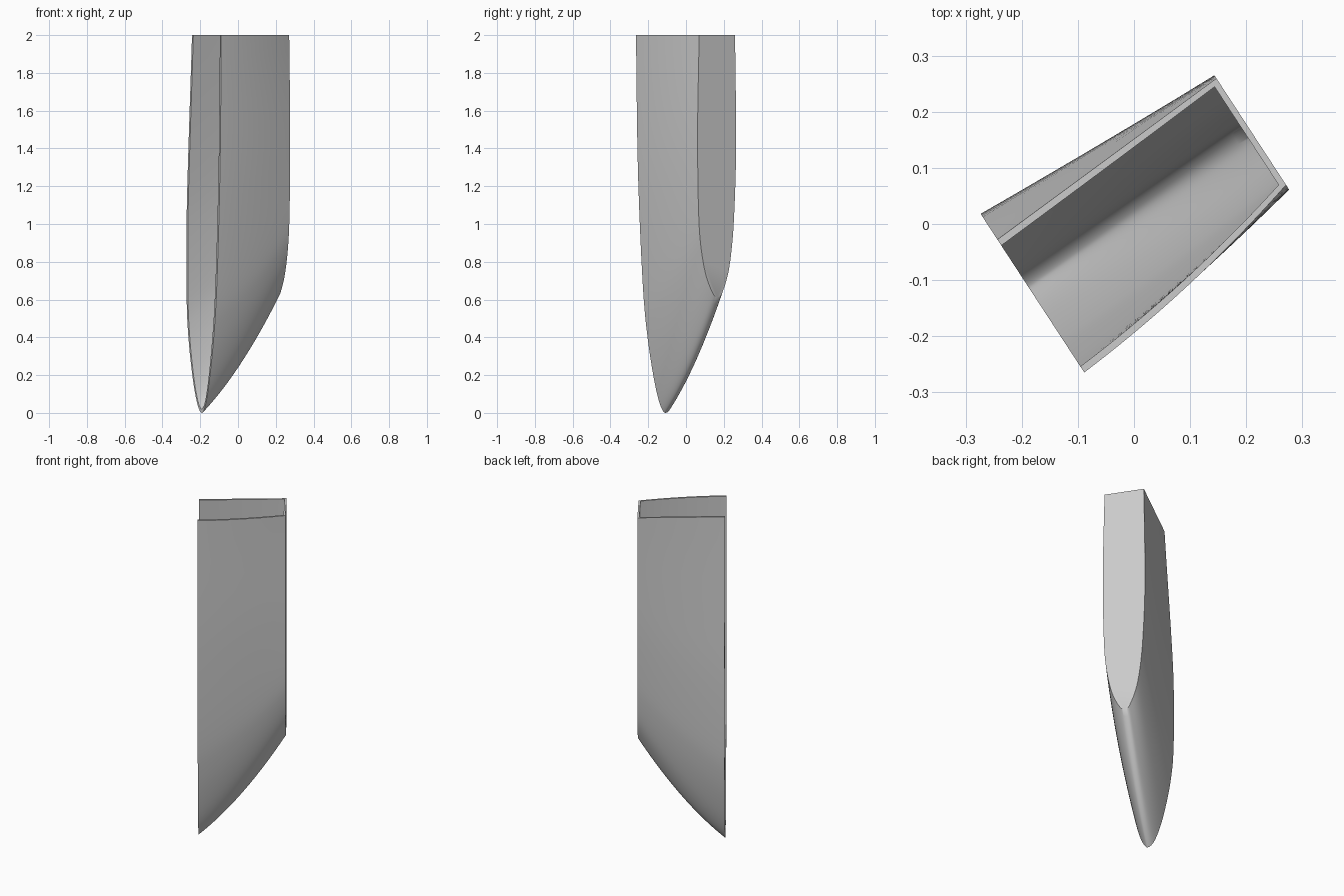
import bpy, bmesh, math
from mathutils import Vector

cube = bpy.data.objects.get("Cube")
if cube:
    bpy.data.objects.remove(cube, do_unlink=True)

TOP = 2.0
U_OPEN, U_CLOSED = -0.219, 0.265          # open end and closed end along the length
ALONG = Vector((0.837, 0.547, 0))         # length direction
ACROSS = Vector((0.547, -0.837, 0))       # width direction
STATIONS, SUB = 24, 5

# Half profiles: height fraction, then side offsets at the open and closed ends
LEVELS = (0.005, 0.03, 0.1, 0.2, 0.3, 0.5, 0.7, 1.0)
OPEN_L = (-0.034, -0.064, -0.107, -0.145, -0.162, -0.163, -0.145, -0.110)
OPEN_R = (0.002, 0.027, 0.064, 0.100, 0.124, 0.149, 0.164, 0.173)
CLOSED_L = (-0.045, -0.063, -0.096, -0.118, -0.130, -0.142, -0.143, -0.137)
CLOSED_R = (-0.010, 0.014, 0.053, 0.080, 0.092, 0.099, 0.099, 0.090)


def section(left, right, keel):
    """Smooth U-shaped section as (signed height root, side offset) pairs."""
    roots = [math.sqrt(s) for s in LEVELS]
    pts = [Vector((-r, v)) for r, v in zip(roots, left)][::-1]
    pts += [Vector((0, keel))] + [Vector((r, v)) for r, v in zip(roots, right)]
    ext = [2 * pts[0] - pts[1]] + pts + [2 * pts[-1] - pts[-2]]
    out = []
    for a, b, c, d in zip(ext, ext[1:], ext[2:], ext[3:]):
        for k in range(SUB):
            t = k / SUB
            out.append(0.5 * (2 * b + (c - a) * t + (2 * a - 5 * b + 4 * c - d) * t**2
                              + (3 * b - a - 3 * c + d) * t**3))
    return out + [pts[-1]]


open_sec = section(OPEN_L, OPEN_R, -0.013)
closed_sec = section(CLOSED_L, CLOSED_R, -0.028)


def ring(bm, t, u, inner):
    """One row of vertices across the shell."""
    keel = 0.42 * t + 0.19 * t * t
    row = []
    for a, b in zip(open_sec, closed_sec):
        r, v = a.lerp(b, t)
        row.append((r, v + 0.05 * t * (1 - t) * max(r, 0)))
    verts = []
    for (r, v), (_, opposite) in zip(row, row[::-1]):
        s = min(r * r, 1)
        z = keel + s * (TOP - keel)
        if inner:
            middle = (v + opposite) / 2
            v = middle + (v - middle) * 0.91
            z += 0.02 * (1 - s)
        p = ALONG * u + ACROSS * v
        verts.append(bm.verts.new((p.x, p.y, z)))
    return verts


def skin(bm, rows):
    for a, b in zip(rows, rows[1:]):
        for i in range(len(a) - 1):
            bm.faces.new((a[i], a[i + 1], b[i + 1], b[i]))


# Thin-walled trough, open at the top and at one end
bm = bmesh.new()
shells = []
for inner, u_end in ((False, U_CLOSED), (True, U_CLOSED - 0.011)):
    rows = []
    for j in range(STATIONS + 1):
        u = U_OPEN + (u_end - U_OPEN) * j / STATIONS
        rows.append(ring(bm, (u - U_OPEN) / (U_CLOSED - U_OPEN), u, inner))
    skin(bm, rows)
    bm.faces.new(rows[-1])                # end wall
    shells.append(rows)
outer, inside = shells

# Rims joining the outer and inner walls
skin(bm, [outer[0], inside[0]])
for side in (0, -1):
    skin(bm, [[r[side] for r in outer], [r[side] for r in inside]])
bm.faces.new((outer[-1][0], inside[-1][0], inside[-1][-1], outer[-1][-1]))
bmesh.ops.recalc_face_normals(bm, faces=bm.faces[:])

mesh = bpy.data.meshes.new("trough_shell")
bm.to_mesh(mesh)
bm.free()
shell = bpy.data.objects.new("trough_shell", mesh)
bpy.context.collection.objects.link(shell)

# Plain grey finish
grey = bpy.data.materials.new("light_grey")
grey.use_nodes = True
colour = (0.6, 0.6, 0.6, 1)
grey.diffuse_color = colour
grey.node_tree.nodes["Principled BSDF"].inputs["Base Color"].default_value = colour
mesh.materials.append(grey)

bpy.ops.object.select_all(action='DESELECT')
shell.select_set(True)
bpy.context.view_layer.objects.active = shell
bpy.ops.object.shade_smooth_by_angle(angle=math.radians(35))
